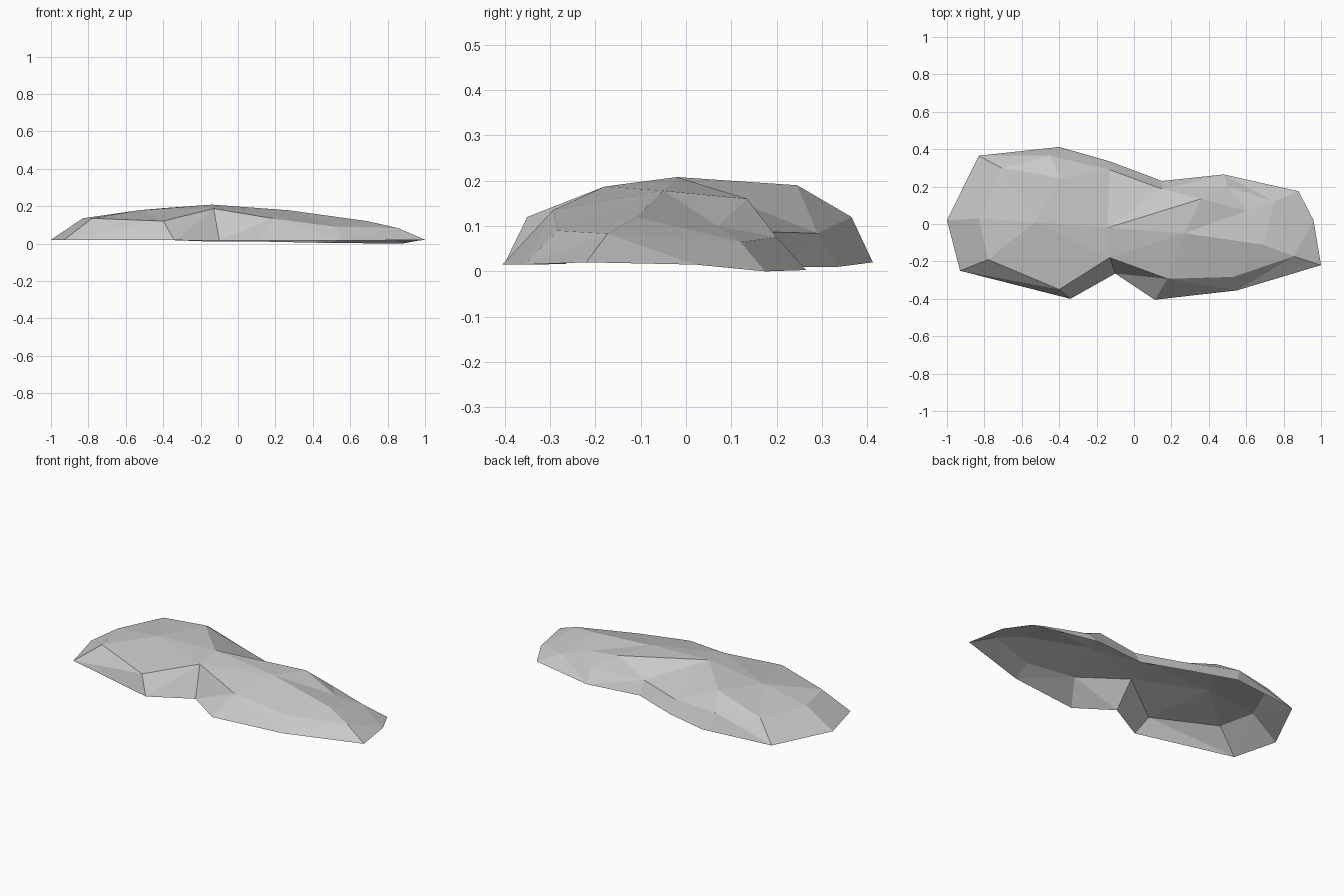
import bpy
from mathutils import Vector
from mathutils.geometry import delaunay_2d_cdt

if "Cube" in bpy.data.objects:
    bpy.data.objects.remove(bpy.data.objects["Cube"])

# Ground outline of the slab, clockwise from the left tip
base = [(-1, .02, .02), (-.83, .365, .02), (-.40, .412, .02), (-.13, .335, .01),
        (.15, .23, .01), (.48, .265, .003), (.88, .175, 0), (.96, .02, .015),
        (1, -.22, .02), (.55, -.355, .015), (.11, -.405, .015), (-.10, -.265, .016),
        (-.34, -.40, .018), (-.93, -.25, .02)]

# Upper rim where the sloping sides meet the top
rim = [(-.83, .03, .135), (-.71, .30, .13), (-.45, .365, .12), (-.13, .29, .084),
       (.15, .187, .087), (.50, .20, .075), (.75, .12, .065), (.855, -.173, .083),
       (.53, -.283, .09), (.18, -.293, .135), (-.13, -.18, .187), (-.40, -.35, .12),
       (-.78, -.19, .135)]

# Crown: peak, back shoulder, left shoulder, right ridge, right knoll, dip, end ridge
crown = [(-.14, -.02, .208), (-.39, .245, .19), (-.53, .01, .178), (.27, -.05, .178),
         (.36, .135, .16), (.60, .07, .10), (.69, -.11, .12)]

points = [Vector(p) for p in base + rim + crown]


def loop(start, count):
    return [(start + i, start + (i + 1) % count) for i in range(count)]


# Creases that must stay as edges
nb, nr = len(base), len(rim)
c = nb + nr
ridges = [(c, c + 1), (c, c + 2), (c, c + 3), (c, c + 4), (c + 3, c + 4),
          (c + 3, c + 6), (c + 4, c + 5), (c + 5, c + 6), (c + 6, nb + 7), (c, nb + 10)]
# Edges joining the rim to the outline around the front notch and ends
ribs = [(nb + i, i) for i in range(7)] + [(nb + i, i + 1) for i in range(7, nr)]
edges = loop(0, nb) + loop(nb, nr) + ridges + ribs

# Triangulate in plan, then lift every point to its height
co, _, faces, origin, _, _ = delaunay_2d_cdt([p.xy for p in points], edges, [], 1, 1e-5)
verts = [(v.x, v.y, points[o[0]].z if o else .1) for v, o in zip(co, origin)]
mesh = bpy.data.meshes.new("rock_slab")
mesh.from_pydata(verts, [], faces)
mesh.update()

# Stone colour
stone = bpy.data.materials.new("stone_grey")
stone.diffuse_color = (.58, .58, .58, 1)
stone.use_nodes = True
stone.node_tree.nodes["Principled BSDF"].inputs["Base Color"].default_value = stone.diffuse_color
mesh.materials.append(stone)
bpy.context.collection.objects.link(bpy.data.objects.new("rock_slab", mesh))
